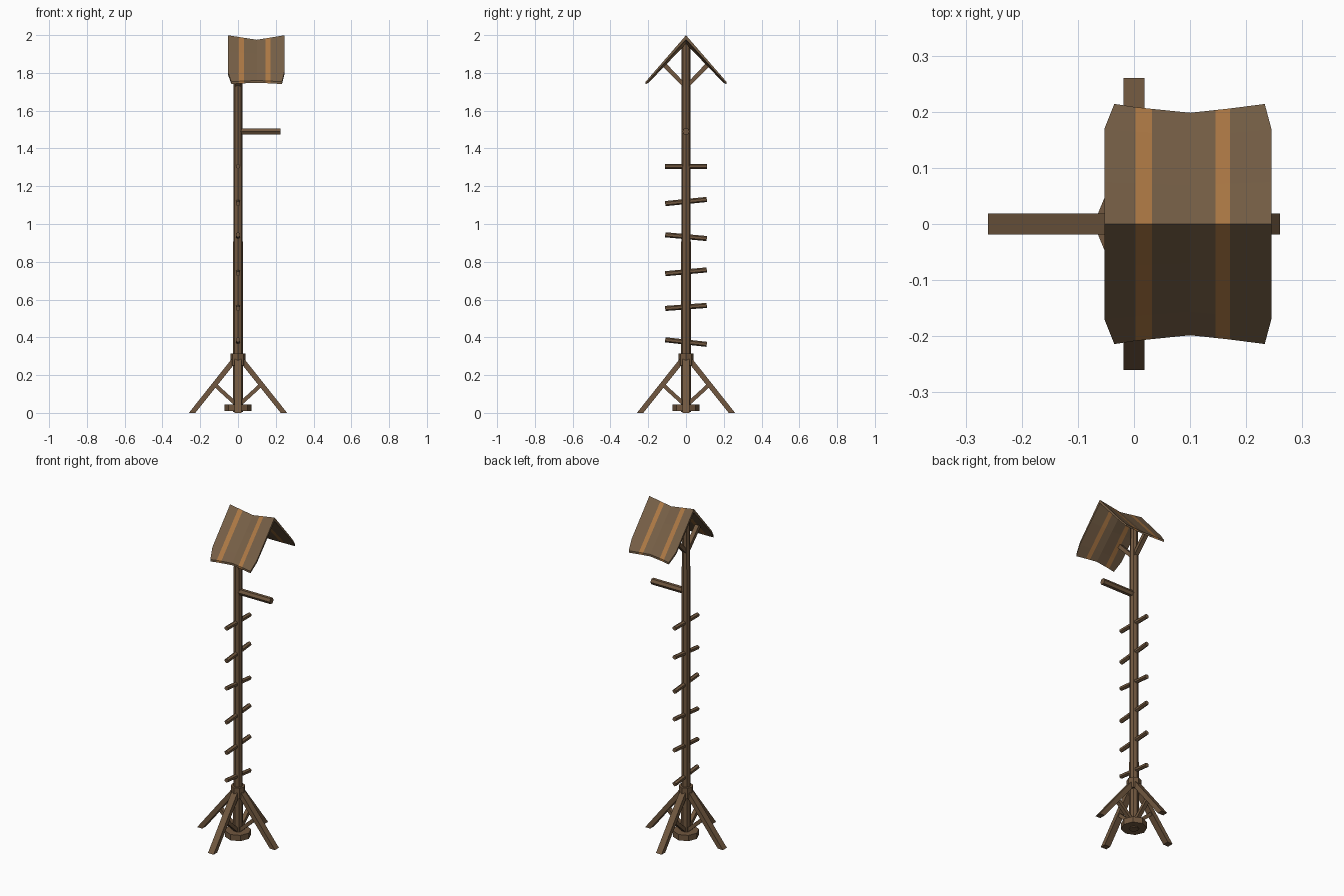
import bpy, bmesh, math
from mathutils import Vector, Matrix

if "Cube" in bpy.data.objects:
    bpy.data.objects.remove(bpy.data.objects["Cube"])


def material(name, rgb):
    m = bpy.data.materials.new(name)
    m.diffuse_color = (*rgb, 1)
    m.use_nodes = True
    m.node_tree.nodes["Principled BSDF"].inputs["Base Color"].default_value = m.diffuse_color
    return m


WOOD = material("brown wood", (0.165, 0.097, 0.050))
ROOF = material("weathered hide", (0.181, 0.114, 0.061))
STRIPE = material("orange stripe", (0.413, 0.188, 0.058))


def finish(name, bm, mats):
    bmesh.ops.recalc_face_normals(bm, faces=bm.faces[:])
    me = bpy.data.meshes.new(name)
    bm.to_mesh(me)
    bm.free()
    for m in mats:
        me.materials.append(m)
    ob = bpy.data.objects.new(name, me)
    bpy.context.collection.objects.link(ob)
    return ob


def rod(name, a, b, r1, r2=None, sides=8):
    """Faceted rod from a to b."""
    a, b = Vector(a), Vector(b)
    d = b - a
    bm = bmesh.new()
    bmesh.ops.create_cone(bm, cap_ends=True, segments=sides, radius1=r1,
                          radius2=r1 if r2 is None else r2, depth=d.length)
    rot = Vector((0, 0, 1)).rotation_difference(d).to_matrix().to_4x4()
    bmesh.ops.transform(bm, verts=bm.verts[:],
                        matrix=Matrix.Translation((a + b) / 2) @ rot)
    return finish(name, bm, [WOOD])


def plank(name, profile, half_width, angle):
    """Side profile (distance out, height) thickened, then turned about the pole."""
    bm = bmesh.new()
    rings = [[bm.verts.new((x, s * half_width, z)) for x, z in profile] for s in (-1, 1)]
    n = len(profile)
    for r in rings:
        bm.faces.new(r)
    for i in range(n):
        j = (i + 1) % n
        bm.faces.new((rings[0][i], rings[0][j], rings[1][j], rings[1][i]))
    bmesh.ops.rotate(bm, verts=bm.verts[:], matrix=Matrix.Rotation(angle, 3, 'Z'))
    return finish(name, bm, [WOOD])


# Pole, collar and foot disc
rod("pole", (0, 0, 0.005), (0, 0, 1.955), 0.027, 0.023)
rod("collar", (0, 0, 0.25), (0, 0, 0.315), 0.040)
rod("foot_disc", (0, 0, 0.01), (0, 0, 0.045), 0.072)

# Four splayed legs with inner braces
for k in range(4):
    ang = k * math.pi / 2
    plank(f"leg_{k + 1}", [(0.26, 0), (0.226, 0), (0.022, 0.255), (0.022, 0.285), (0.034, 0.285)],
          0.019, ang)
    plank(f"leg_brace_{k + 1}", [(0.125, 0.165), (0.012, 0.062), (0.012, 0.034), (0.137, 0.148)],
          0.012, ang)

# Climbing rungs, each slightly tilted
tilts = [-0.012, 0.008, 0.010, -0.010, 0.011, 0.0]
for k, t in enumerate(tilts):
    z = 0.375 + 0.186 * k
    rod(f"rung_{k + 1}", (0, -0.11, z - t), (0, 0.11, z + t), 0.0135, sides=6)

# Perch arm
rod("side_arm", (0, 0, 1.49), (0.225, 0, 1.49), 0.019, sides=6)

# Roof struts
for s in (-1, 1):
    plank("roof_strut", [(0.012, 1.722), (0.012, 1.752), (0.105, 1.850), (0.122, 1.834)],
          0.013, s * math.pi / 2)

# Sagging roof: stations along x, rows from ridge to eave, stripes by column
cols = [-0.053, 0.003, 0.032, 0.10, 0.145, 0.171, 0.245]
rows = [0, 0.35, 0.79, 1]


def roof_point(i, t, side):
    x = cols[i]
    sag = 1 - min(1, abs(x - 0.098) / 0.148)
    y = (0.214 - 0.016 * sag) * t
    z = (1.999 - 0.024 * sag) * (1 - t) + (1.753 + 0.007 * sag) * t
    if t == 1 and i in (0, len(cols) - 1):      # clipped outer corners
        x += 0.018 if i == 0 else -0.012
    return x, y * side, z


bm = bmesh.new()
levels = [-t for t in rows[:0:-1]] + rows
layers = []
for drop in (0, 0.022):
    grid = []
    for i in range(len(cols)):
        line = []
        for t in levels:
            x, y, z = roof_point(i, abs(t), -1 if t < 0 else 1)
            d = drop * (1 - 0.45 * abs(t))
            line.append(bm.verts.new((x, y, z - d)))
        grid.append(line)
    layers.append(grid)
nc, nr = len(cols), len(levels)


def roof_face(verts, col):
    bm.faces.new(verts).material_index = 1 if col in (1, 4) else 0


for g in layers:
    for i in range(nc - 1):
        for j in range(nr - 1):
            roof_face((g[i][j], g[i + 1][j], g[i + 1][j + 1], g[i][j + 1]), i)
top, low = layers
for i in range(nc - 1):                          # eave edges
    for j in (0, nr - 1):
        roof_face((top[i][j], top[i + 1][j], low[i + 1][j], low[i][j]), i)
for j in range(nr - 1):                          # gable edges
    for i in (0, nc - 1):
        roof_face((top[i][j], top[i][j + 1], low[i][j + 1], low[i][j]), i)
finish("roof", bm, [ROOF, STRIPE])
